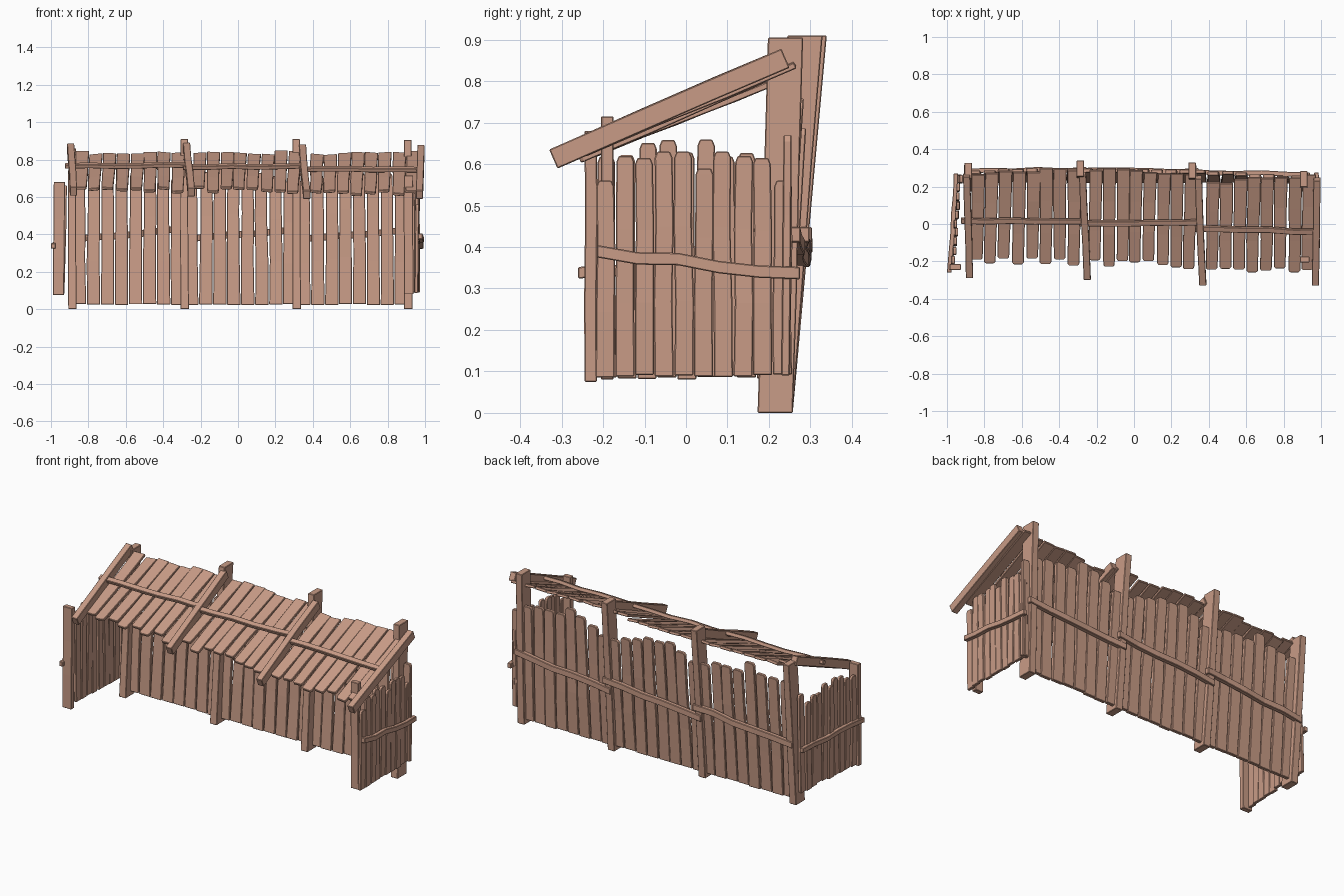
import bpy, bmesh, random
from mathutils import Vector

if "Cube" in bpy.data.objects:
    bpy.data.objects.remove(bpy.data.objects["Cube"])

random.seed(7)
R = random.uniform
wood = bpy.data.materials.new("wood")
wood.diffuse_color = (0.58, 0.33, 0.24, 1)
wood.use_nodes = True
wood.node_tree.nodes["Principled BSDF"].inputs["Base Color"].default_value = wood.diffuse_color


def beam(name, p0, p1, u, v, width, thick, jit=0.003, round_end=0.0, w_end=None, steps=3):
    """Slightly crooked board from p0 to p1; u = width axis, v = thickness axis."""
    p0, p1, u, v = Vector(p0), Vector(p1), Vector(u).normalized(), Vector(v).normalized()
    w_end = width if w_end is None else w_end
    length = (p1 - p0).length
    stations = [(i / steps, 1.0) for i in range(steps + 1)]
    if round_end:                       # worn, rounded-off tip
        stations[-1] = (1 - round_end / length, 1.0)
        stations.append((1.0, 0.72))
    bm = bmesh.new()
    rings = []
    for i, (t, k) in enumerate(stations):
        inner = 0 < i < steps
        c = p0.lerp(p1, t) + (u * R(-jit, jit) + v * R(-jit, jit) if inner else Vector())
        w = (width + (w_end - width) * t) * k / 2
        h = thick / 2
        rings.append([bm.verts.new(c + u * a * w + v * b * h)
                      for a, b in ((-1, -1), (1, -1), (1, 1), (-1, 1))])
    for r0, r1 in zip(rings, rings[1:]):
        for j in range(4):
            bm.faces.new((r0[j], r0[(j + 1) % 4], r1[(j + 1) % 4], r1[j]))
    bm.faces.new(rings[0][::-1])
    bm.faces.new(rings[-1])
    bmesh.ops.recalc_face_normals(bm, faces=bm.faces)
    me = bpy.data.meshes.new(name)
    bm.to_mesh(me)
    bm.free()
    me.materials.append(wood)
    ob = bpy.data.objects.new(name, me)
    bpy.context.collection.objects.link(ob)
    bev = ob.modifiers.new("worn_edges", 'BEVEL')
    bev.width = 0.0025
    bev.segments = 1
    return ob


X, Y, Z = (1, 0, 0), (0, 1, 0), (0, 0, 1)

# Back posts: x, top centre y, top z
posts = [(-0.885, 0.285, 0.86), (-0.285, 0.297, 0.91), (0.315, 0.287, 0.91), (0.91, 0.24, 0.905)]
for x, yt, zt in posts:
    beam("back_post", (x, 0.215, 0), (x + R(-.005, .005), yt, zt), X, Y, 0.045, 0.085, 0.002, w_end=0.04)


def wall_y(x, z):
    """Depth of the leaning back wall at a given x and height."""
    for (xa, ya, _), (xb, yb, _) in zip(posts, posts[1:]):
        if x <= xb or xb == posts[-1][0]:
            top = ya + (yb - ya) * (x - xa) / (xb - xa)
            return 0.228 + (top - 0.222) * z / 0.9


# Back wall boards and the rail of each bay
for a, b in zip(posts, posts[1:]):
    n = 8
    pitch = (b[0] - a[0]) / n
    for i in range(n):
        x = a[0] + pitch * (i + 0.5)
        top = 0.69 + 0.08 * (1 - abs(i - 3) / 4) + R(-0.025, 0.025)
        x2, z0 = x + R(-.005, .005), 0.022 + R(0, .006)
        beam("back_board", (x, wall_y(x, z0) + R(-.005, .005), z0),
             (x2, wall_y(x2, top) + R(-.005, .005), top),
             X, Y, pitch * 0.95, 0.02, round_end=0.015, w_end=pitch * 0.84)
    xa, xb = a[0] - 0.02, b[0] + 0.03
    beam("back_rail", (xa, wall_y(xa, .37) + 0.028, 0.37), (xb, wall_y(xb, .43) + 0.028, 0.43),
         Z, Y, 0.036, 0.025, 0.006, steps=5)
beam("back_corner_board", (0.95, 0.24, 0.09), (0.95, 0.245, 0.67), X, Y, 0.045, 0.02, round_end=0.015)

# Right side wall: corner post, boards, rail
beam("right_front_post", (0.912, -0.19, 0.08), (0.912, -0.19, 0.715), X, Y, 0.05, 0.03, 0.002)
tops = [.56, .62, .615, .63, .63, .59, .63, .62, .615, .56]
for i, top in enumerate(tops):
    y = -0.195 + i * 0.0475
    beam("right_side_board", (0.955 + R(-.006, .006), y, 0.088 + R(-.005, .005)),
         (0.955 + R(-.008, .008), y + R(-.003, .003), top),
         Y, X, 0.046, 0.018, round_end=0.015, w_end=0.043)
beam("right_side_rail", (0.975, -0.215, 0.39), (0.975, 0.275, 0.337), Z, X, 0.03, 0.024, 0.008, steps=5)


# Left side wall: splayed slightly, same parts
def left_x(y):
    return -0.935 - (0.25 - y) * 0.07


beam("left_front_post", (-0.96, -0.23, 0.075), (-0.955, -0.23, 0.68), X, Y, 0.06, 0.03, 0.002)
for i in range(10):
    y = -0.19 + i * 0.048
    top = 0.645 + R(-0.045, 0.025)
    beam("left_side_board", (left_x(y) + R(-.006, .006), y, 0.085 + R(-.005, .005)),
         (left_x(y) + R(-.004, .012), y + R(-.003, .003), top),
         Y, X, 0.046, 0.018, round_end=0.015, w_end=0.042)
beam("left_side_rail", (-0.988, -0.26, 0.338), (-0.952, 0.27, 0.345), Z, X, 0.028, 0.024, 0.006, steps=5)

# Roof: slope direction and normal
S = 0.434
slope, normal = Vector((0, 1, S)).normalized(), Vector((0, -S, 1)).normalized()


def roof_z(y):
    return 0.592 + S * (y + 0.325)


# Rafters: front x, back x, front y, back y
for xf, xb, yf, yb in ((-0.88, -0.895, -0.28, 0.26), (-0.25, -0.275, -0.29, 0.27),
                       (0.368, 0.345, -0.32, 0.25), (0.97, 0.978, -0.32, 0.24)):
    beam("rafter", (xf, yf, roof_z(yf) + 0.018), (xb, yb, roof_z(yb) + 0.018),
         X, normal, 0.038, 0.05, 0.003)

# Roof boards in three bays: start x, end x, front y, back y (at each end)
bays = ((-0.88, -0.29, -0.185, -0.205, 0.275, 0.295),
        (-0.245, 0.33, -0.205, -0.22, 0.295, 0.27),
        (0.375, 0.965, -0.235, -0.255, 0.225, 0.26))
for x0, x1, f0, f1, b0, b1 in bays:
    n = 8
    pitch = (x1 - x0) / n
    for i in range(n):
        t = (i + 0.5) / n
        x = x0 + pitch * (i + 0.5)
        yf = f0 + (f1 - f0) * t + R(-0.022, 0.018)
        yb = b0 + (b1 - b0) * t + R(-0.012, 0.012)
        dz = -0.028 if yb > 0.27 else -0.008
        beam("roof_board", (x + 0.008 + R(-.005, .005), yb, roof_z(yb) + dz),
             (x + R(-.004, .004), yf, roof_z(yf) + R(-.012, .0)),
             (1, 0, R(-0.1, 0.1)), normal, pitch * 0.97, 0.016, round_end=0.01, w_end=pitch * 0.85)

# Roof battens, one long strip per bay
for xa, xb, ya, yb in ((-0.925, -0.27, 0.018, 0.015), (-0.295, 0.36, 0.005, 0.01), (0.325, 0.985, -0.025, -0.04)):
    beam("roof_batten", (xa, ya, roof_z(ya) + 0.025), (xb, yb, roof_z(yb) + 0.03),
         slope, normal, 0.03, 0.022, 0.004, steps=5)
